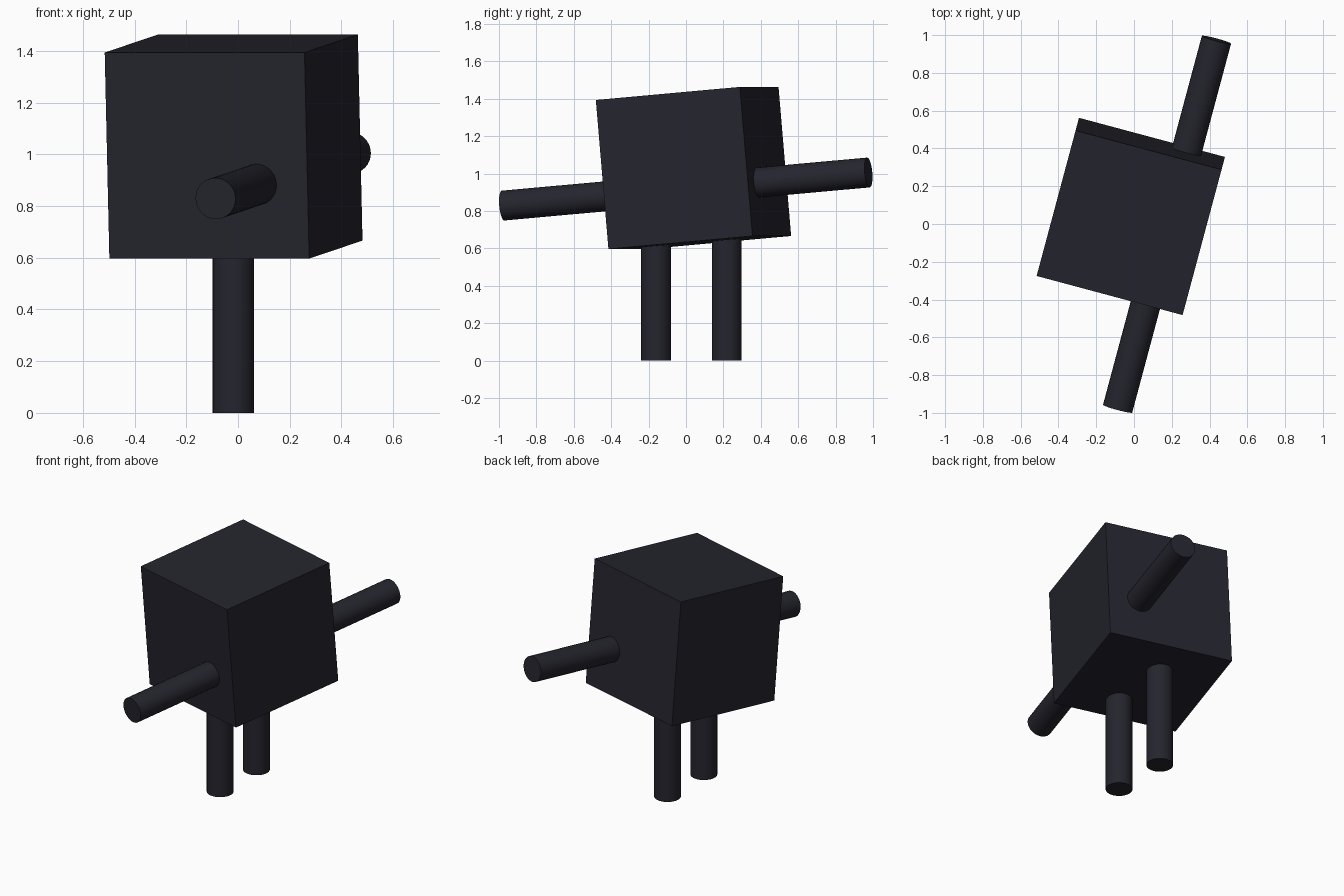
import bpy, math
from mathutils import Matrix, Vector

if "Cube" in bpy.data.objects:
    bpy.data.objects.remove(bpy.data.objects["Cube"])

mat = bpy.data.materials.new("dark charcoal")
mat.diffuse_color = (0.018, 0.018, 0.027, 1)
mat.use_nodes = True
mat.node_tree.nodes["Principled BSDF"].inputs["Base Color"].default_value = mat.diffuse_color

CENTRE = Vector((-0.017, 0.04, 1.03))
TILT = (Matrix.Translation(CENTRE) @ Matrix.Rotation(math.radians(-15), 4, 'Z')
        @ Matrix.Rotation(math.radians(5), 4, 'X'))
R = 0.08


def finish(name, matrix=None):
    ob = bpy.context.object
    ob.name = name
    ob.data.materials.append(mat)
    if matrix is not None:
        ob.matrix_world = matrix
    return ob


def rod(name, length, matrix):
    bpy.ops.mesh.primitive_cylinder_add(vertices=32, radius=R, depth=length)
    bpy.ops.object.shade_smooth_by_angle(angle=math.radians(30))
    return finish(name, matrix)


# Tilted cube body
bpy.ops.mesh.primitive_cube_add(size=0.8)
finish("body", TILT)

# Arms follow the body's tilt, sticking out of front and back
for name, side in (("front_arm", -1), ("back_arm", 1)):
    inner, outer = 0.35, 1.015
    rod(name, outer - inner,
        TILT @ Matrix.Translation((0.196, side * (inner + outer) / 2, -0.113))
        @ Matrix.Rotation(math.radians(90), 4, 'X'))

# Upright legs
for name, y in (("front_leg", -0.16), ("back_leg", 0.218)):
    rod(name, 0.7, Matrix.Translation((-0.018, y, 0.35)))
